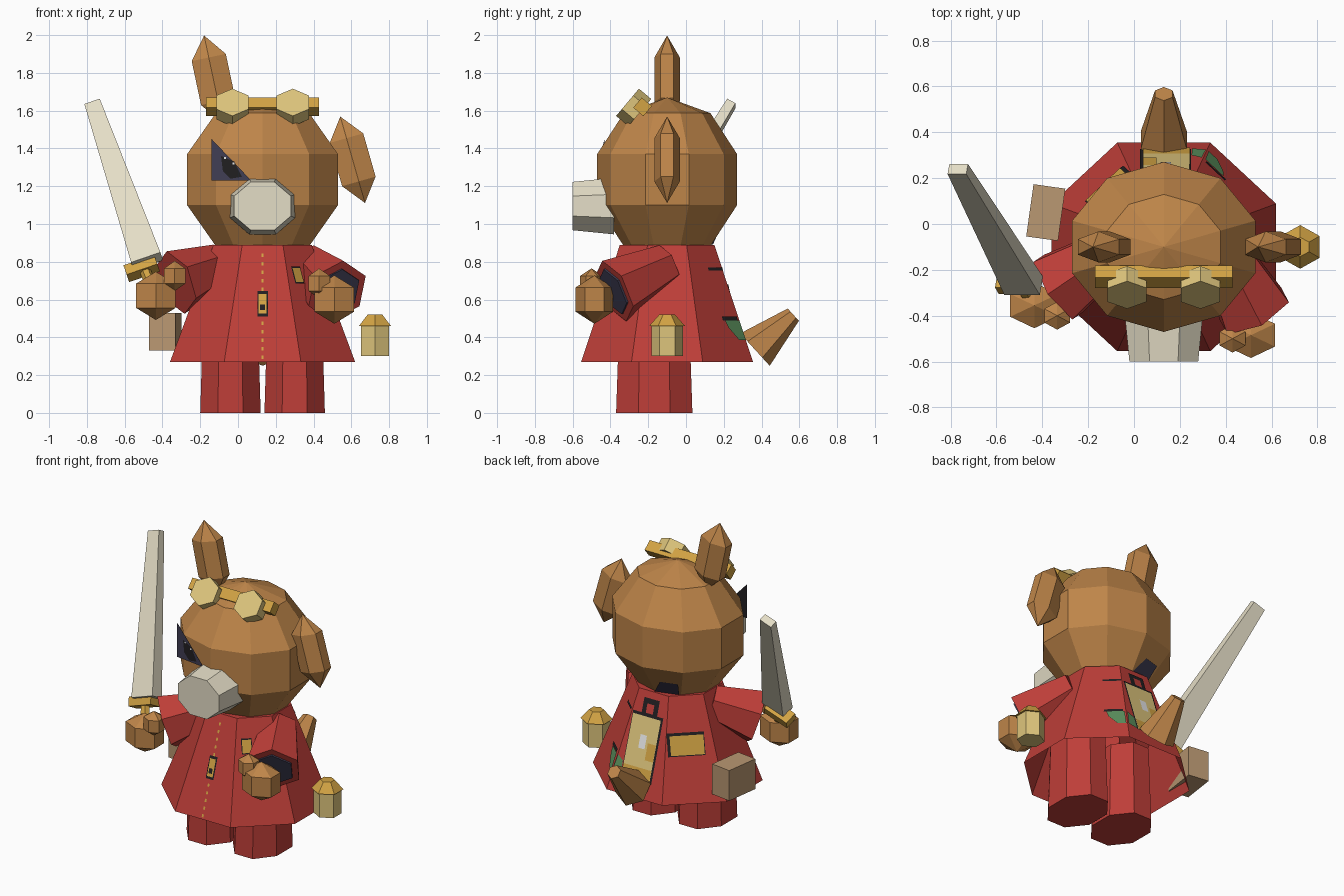
import bpy, bmesh, math
from mathutils import Matrix, Vector, Euler

if "Cube" in bpy.data.objects:
    bpy.data.objects.remove(bpy.data.objects["Cube"])

CX, CY = 0.13, -0.10  # body axis


def material(name, r, g, b):
    m = bpy.data.materials.new(name)
    lin = [((c / 255 + 0.055) / 1.055) ** 2.4 for c in (r, g, b)]
    m.diffuse_color = (*lin, 1)
    m.use_nodes = True
    m.node_tree.nodes["Principled BSDF"].inputs["Base Color"].default_value = m.diffuse_color
    return m


BROWN = material("brown_fur", 190, 133, 73)
RED = material("red_cloth", 190, 62, 56)
GOLD = material("gold", 210, 163, 68)
PALE = material("pale_brass", 222, 197, 124)
NAVY = material("dark_navy", 64, 62, 84)
BLACK = material("black", 33, 31, 33)
GREEN = material("green", 90, 142, 92)
TAN = material("tan_leather", 186, 152, 114)
BONE = material("bone", 228, 221, 198)
WHITE = material("white", 240, 240, 240)


def finish(name, bm, mat):
    mesh = bpy.data.meshes.new(name)
    bm.to_mesh(mesh)
    bm.free()
    mesh.materials.append(mat)
    ob = bpy.data.objects.new(name, mesh)
    bpy.context.collection.objects.link(ob)
    return ob


def turn(x=0, y=0, z=0):
    return Euler([math.radians(a) for a in (x, y, z)]).to_matrix()


def prism(name, mat, centre, h, low, top, n=4, rot=None, flat=True, base="out"):
    """Tapered n-sided prism; flat=True measures half sizes to the flats."""
    rot = rot or Matrix.Identity(3)
    k = 1 / math.cos(math.pi / n) if flat else 1
    bm = bmesh.new()
    rings = []
    for (rx, ry), z in ((low, -h / 2), (top, h / 2)):
        ring = []
        for i in range(n):
            a = 2 * math.pi * i / n + (math.pi / n if flat else math.pi / 2)
            p = Vector((rx * k * math.cos(a), ry * k * math.sin(a), z))
            ring.append(bm.verts.new(rot @ p + Vector(centre)))
        rings.append(ring)
    lo, hi = rings
    for i in range(n):
        j = (i + 1) % n
        bm.faces.new((lo[i], lo[j], hi[j], hi[i]))
    if base != "open":
        bm.faces.new(lo[::-1] if base == "out" else lo)
    bm.faces.new(hi)
    return finish(name, bm, mat)


def limb(name, mat, a, b, ra, rb, n=6):
    a, b = Vector(a), Vector(b)
    rot = (b - a).to_track_quat('Z', 'Y').to_matrix()
    return prism(name, mat, (a + b) / 2, (b - a).length, (ra, ra), (rb, rb), n, rot, False)


def ball(name, mat, centre, radii, seg, rings, rot=None):
    """Low-poly sphere with one vertex column facing forward."""
    bm = bmesh.new()
    bmesh.ops.create_uvsphere(bm, u_segments=seg, v_segments=rings, radius=1)
    m = Matrix.Translation(centre) @ (rot or Matrix.Identity(3)).to_4x4()
    m = m @ Matrix.Diagonal((*radii, 1))
    bmesh.ops.transform(bm, matrix=m, verts=bm.verts)
    return finish(name, bm, mat)


def plate(name, mat, pts):
    bm = bmesh.new()
    bm.faces.new([bm.verts.new(p) for p in pts])
    return finish(name, bm, mat)


def coat_plate(name, mat, side, uz, lift=0.006):
    """Flat patch lying on one of the eight coat panels, points as (across, height)."""
    t = math.radians(side)
    pts = []
    for u, z in uz:
        f = (0.89 - z) / 0.62
        sx, sy = 0.26 + 0.23 * f + lift, 0.25 + 0.205 * f + lift
        w = u / ((sx + sy) / 2)
        pts.append((CX + sx * (math.cos(t) - w * math.sin(t)),
                    CY + sy * (math.sin(t) + w * math.cos(t)), z))
    return plate(name, mat, pts)


def rect(u0, u1, z0, z1):
    return [(u0, z0), (u1, z0), (u1, z1), (u0, z1)]


def face_plate(name, mat, xz, lift):
    """Flat patch in front of the viewer-left side of the face."""
    return plate(name, mat, [(x, -0.452 - 0.143 * x - lift, z) for x, z in xz])


# body: coat, legs, head, muzzle
prism("coat", RED, (CX, CY, 0.58), 0.62, (0.49, 0.455), (0.26, 0.25), 8, base="open")
for s, side in ((-1, "left"), (1, "right")):
    prism(side + "_leg", RED, (CX + 0.17 * s, -0.168, 0.25), 0.5,
          (0.16, 0.202), (0.145, 0.185), 8, base="in")
ball("head", BROWN, (CX, CY, 1.235), (0.442, 0.39, 0.435), 10, 5)
prism("muzzle", BONE, (CX, -0.49, 1.095), 0.22, (0.172, 0.15), (0.15, 0.128), 8, turn(x=90))

# ears
for side, c, tilt in (("left", (-0.13, CY, 1.765), -12), ("right", (0.607, CY, 1.34), -16)):
    ball(side + "_ear", BROWN, c, (0.123, 0.078, 0.238), 6, 3, turn(y=tilt))

# eye patch with dark reverse, eye with small glints, neck lining
patch = [(-0.14, 1.45), (-0.14, 1.23), (0.07, 1.23)]
face_plate("eye_patch", NAVY, patch, 0.004)
face_plate("eye_patch_back", BLACK, patch[::-1], 0)
face_plate("eye", BLACK, [(-0.09, 1.36), (-0.08, 1.28), (-0.04, 1.24), (0.02, 1.25), (-0.02, 1.33)], 0.008)
for i, (x, z) in enumerate(((-0.075, 1.345), (-0.03, 1.315))):
    face_plate("eye_glint_%d" % i, WHITE, rect(x, x + 0.012, z, z + 0.01), 0.011)
plate("neck_lining", NAVY, [(0.13, 0.143, 0.892), (-0.02, 0.10, 0.892),
                            (-0.05, 0.155, 0.99), (0.06, 0.187, 0.99)])

# goggles
tip = turn(x=50)
prism("goggle_strap", GOLD, (CX, -0.23, 1.62), 0.07, (0.30, 0.035), (0.30, 0.035), 4, tip)
for s, side in ((-1, "left"), (1, "right")):
    prism(side + "_goggle", PALE, (CX + 0.16 * s, -0.277, 1.617), 0.085,
          (0.098, 0.094), (0.098, 0.094), 6, tip, False)

# sleeves, hands, thumbs
limb("right_sleeve", RED, (0.38, -0.10, 0.785), (0.525, -0.38, 0.645), 0.112, 0.175)
limb("left_sleeve", RED, (-0.10, -0.12, 0.785), (-0.33, -0.275, 0.69), 0.112, 0.175)
limb("right_cuff_lining", NAVY, (0.525, -0.38, 0.645), (0.529, -0.388, 0.641), 0.13, 0.13)
for side, hand, thumb in (("left", (-0.435, -0.355, 0.62), (-0.335, -0.40, 0.725)),
                          ("right", (0.51, -0.485, 0.60), (0.43, -0.50, 0.685))):
    ball(side + "_hand", BROWN, hand, (0.14, 0.115, 0.128), 6, 3)
    ball(side + "_thumb", BROWN, thumb, (0.075, 0.07, 0.08), 6, 3)

# sword
swing = turn(y=-19) @ turn(x=-30)
prism("sword_blade", BONE, (-0.625, -0.015, 1.22), 1.02, (0.082, 0.045), (0.043, 0.025), 4, swing)
prism("sword_guard", GOLD, (-0.51, -0.255, 0.765), 0.06, (0.086, 0.042), (0.086, 0.042), 4, swing)
limb("sword_grip", GOLD, (-0.49, -0.27, 0.75), (-0.44, -0.35, 0.62), 0.03, 0.03)

# hip pouch
prism("pouch", TAN, (-0.385, 0.05, 0.43), 0.2, (0.07, 0.115), (0.07, 0.115), 4, turn(z=-8))

# lantern
prism("lantern_body", PALE, (0.725, -0.10, 0.385), 0.17, (0.085, 0.083), (0.085, 0.083), 6, None, False)
prism("lantern_roof", GOLD, (0.725, -0.10, 0.49), 0.06, (0.098, 0.095), (0.045, 0.042), 6, None, False)

# tail
limb("tail", BROWN, (CX, 0.365, 0.335), (CX, 0.568, 0.52), 0.116, 0.044)

# coat front: placket, buttons, buckle, badge
coat_plate("lower_placket", RED, -90, rect(-0.072, 0.072, 0.29, 0.55), 0.004)
coat_plate("upper_placket", RED, -90, rect(-0.072, 0.072, 0.59, 0.86), 0.004)
for i in range(13):
    z = 0.285 + 0.045 * i
    coat_plate("button_%d" % i, GOLD, -90, rect(-0.006, 0.006, z, z + 0.018), 0.007)
coat_plate("buckle_rim", BLACK, -90, rect(-0.027, 0.027, 0.51, 0.645), 0.008)
coat_plate("buckle", GOLD, -90, rect(-0.02, 0.02, 0.525, 0.63), 0.011)
coat_plate("buckle_pin", BLACK, -90, rect(-0.012, 0.012, 0.545, 0.575), 0.014)
coat_plate("badge_rim", BLACK, -45, rect(-0.093, -0.028, 0.685, 0.775))
coat_plate("badge", GOLD, -45, rect(-0.088, -0.033, 0.692, 0.768), 0.009)

# coat back: satchel panel with handle, belt buckle, green tag
coat_plate("satchel_rim", BLACK, 90, rect(-0.115, 0.1, 0.37, 0.76), 0.005)
coat_plate("satchel", PALE, 90, rect(-0.11, 0.088, 0.37, 0.745), 0.009)
coat_plate("satchel_base", GOLD, 90, rect(-0.11, 0.088, 0.37, 0.45), 0.012)
coat_plate("satchel_corner", GOLD, 90, rect(0.03, 0.088, 0.50, 0.60), 0.012)
coat_plate("satchel_glint", WHITE, 90, rect(-0.03, 0.015, 0.56, 0.64), 0.012)
coat_plate("handle", BLACK, 90, rect(-0.055, 0.055, 0.76, 0.85), 0.005)
coat_plate("handle_gap", RED, 90, rect(-0.025, 0.025, 0.765, 0.82), 0.008)
coat_plate("belt_rim", BLACK, 135, rect(-0.137, 0.09, 0.545, 0.68), 0.005)
coat_plate("belt_plate", GOLD, 135, rect(-0.12, 0.085, 0.552, 0.665), 0.009)
coat_plate("tag_rim", BLACK, 45, rect(0.03, 0.145, 0.49, 0.51), 0.006)
coat_plate("green_tag", GREEN, 45, [(0.06, 0.45), (0.12, 0.385), (0.172, 0.385), (0.155, 0.49), (0.045, 0.49)], 0.008)
coat_plate("green_tag_wrap", GREEN, 90, [(-0.178, 0.385), (-0.118, 0.37), (-0.118, 0.46), (-0.16, 0.49)], 0.008)
coat_plate("back_strap", BLACK, 45, rect(0.01, 0.12, 0.755, 0.77), 0.006)
